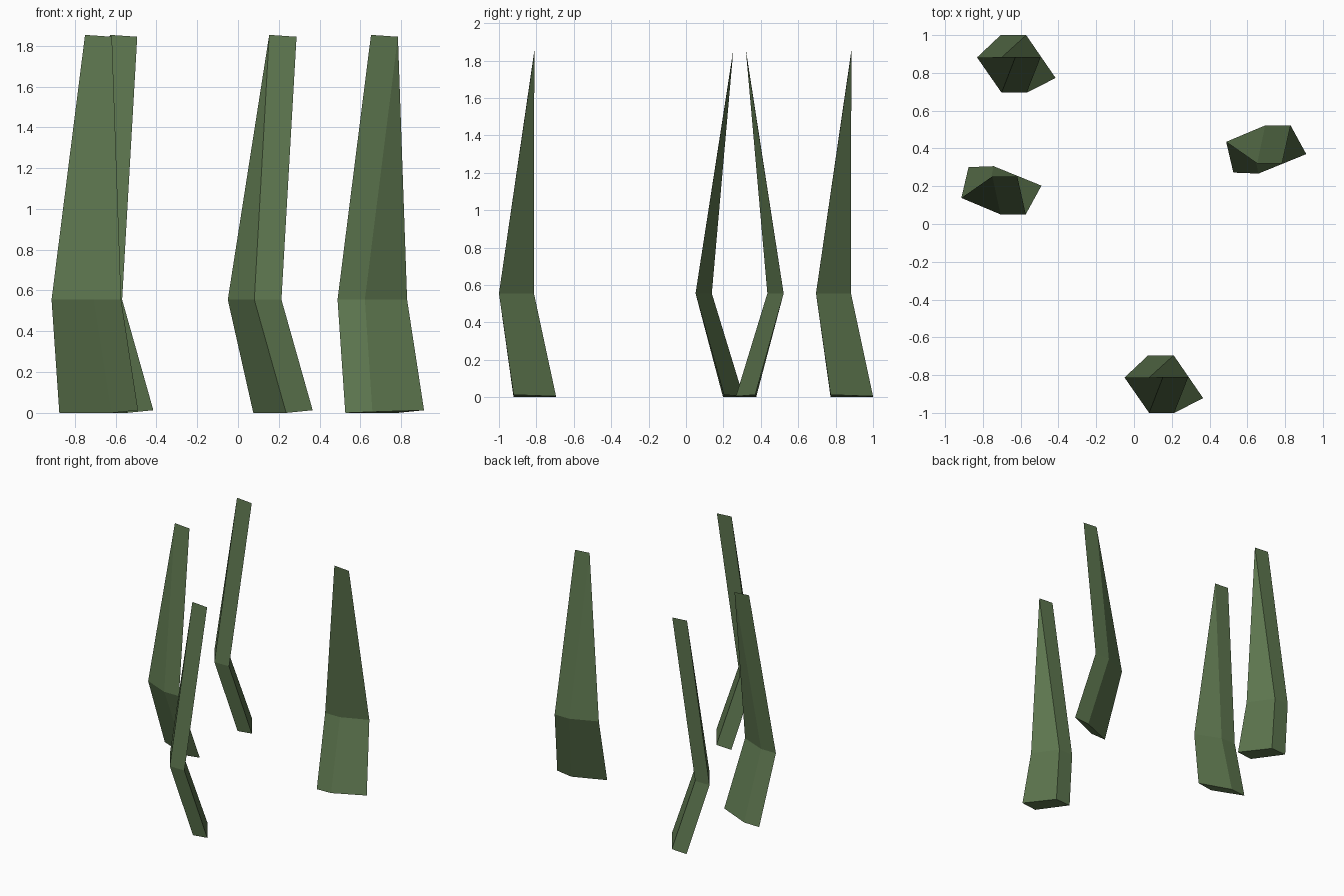
import bpy, bmesh

if "Cube" in bpy.data.objects:
    bpy.data.objects.remove(bpy.data.objects["Cube"])

green = bpy.data.materials.new("grass_green")
green.diffuse_color = (0.108, 0.178, 0.076, 1.0)
green.use_nodes = True
green.node_tree.nodes["Principled BSDF"].inputs["Base Color"].default_value = green.diffuse_color

Z_BEND, Z_TIP = 0.555, 1.85


def blade(name, bottom, bend, tip, offset=(0, 0), flip=False):
    """Bent grass blade: two four-sided rings that taper to a thin edge.
    Rings run back left, back right, front right, front left."""
    pts = [(x, y, z) for (x, y), z in zip(bottom, (0, 0.005, 0.013, 0))]
    pts += [(x, y, Z_BEND) for x, y in bend]
    pts += [(x, y, z) for (x, y), z in zip(tip, (Z_TIP + 0.003, Z_TIP - 0.006))]
    bm = bmesh.new()
    v = [bm.verts.new((x + offset[0], (-y if flip else y) + offset[1], z))
         for x, y, z in pts]
    bm.faces.new(v[0:4])                      # root cap
    for i in range(4):                        # lower segment
        j = (i + 1) % 4
        bm.faces.new((v[i], v[j], v[4 + j], v[4 + i]))
    for f in ((4, 5, 9, 8), (5, 6, 9), (6, 7, 8, 9), (7, 4, 8)):  # upper segment
        bm.faces.new([v[i] for i in f])
    bmesh.ops.recalc_face_normals(bm, faces=bm.faces)
    mesh = bpy.data.meshes.new(name)
    bm.to_mesh(mesh)
    bm.free()
    mesh.materials.append(green)
    bpy.context.collection.objects.link(bpy.data.objects.new(name, mesh))


# Thick blades
thick = dict(
    bottom=[(0.075, -0.695), (0.21, -0.695), (0.366, -0.922), (0.236, -0.922)],
    bend=[(-0.05, -0.813), (0.08, -0.813), (0.213, -1.0), (0.08, -1.0)],
    tip=[(0.153, -0.811), (0.287, -0.811)])
blade("front_blade", **thick)
blade("back_left_blade", **thick, offset=(-0.781, 1.695))

# Thin, wide blades, the second flipped front to back
thin = dict(
    bottom=[(-0.876, 0.301), (-0.743, 0.306), (-0.49, 0.203), (-0.62, 0.198)],
    bend=[(-0.914, 0.138), (-0.78, 0.138), (-0.573, 0.051), (-0.707, 0.051)],
    tip=[(-0.75, 0.252), (-0.618, 0.252)])
blade("left_blade", **thin)
blade("right_blade", **thin, offset=(1.402, 0.573), flip=True)
